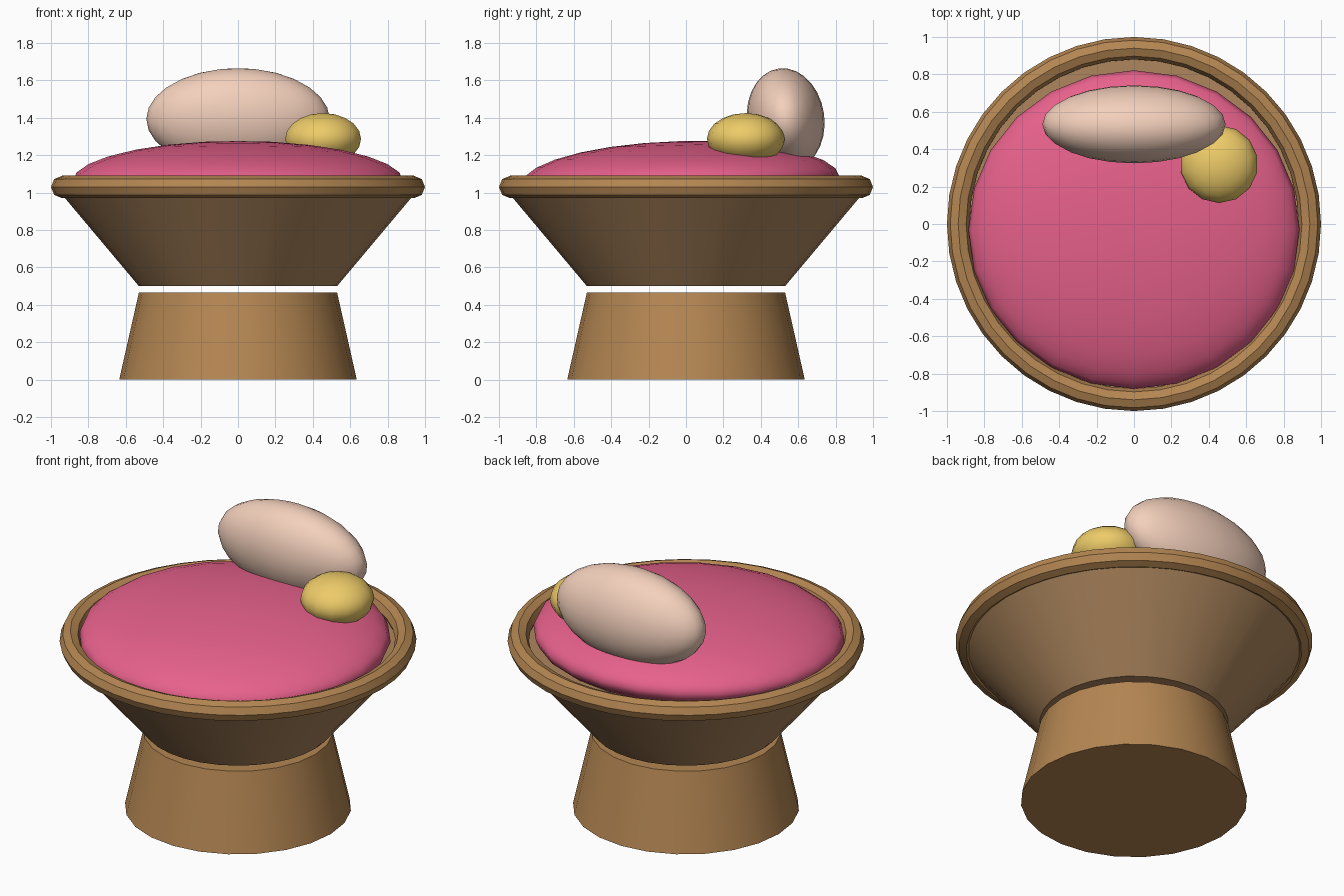
import bpy
from math import radians

if "Cube" in bpy.data.objects:
    bpy.data.objects.remove(bpy.data.objects["Cube"])


def finish(obj, name, color):
    obj.name = name
    mat = bpy.data.materials.new(name + "_color")
    mat.diffuse_color = (*color, 1)
    mat.use_nodes = True
    mat.node_tree.nodes["Principled BSDF"].inputs["Base Color"].default_value = mat.diffuse_color
    obj.data.materials.append(mat)
    bpy.ops.object.shade_smooth_by_angle(angle=radians(35))
    return obj


def frustum(name, r_low, r_high, z_low, z_high, color, sides=24):
    bpy.ops.mesh.primitive_cone_add(vertices=sides, radius1=r_low, radius2=r_high,
                                    depth=z_high - z_low,
                                    location=(0, 0, (z_low + z_high) / 2))
    return finish(bpy.context.object, name, color)


def cushion(name, loc, size, tilt, color, segments, rings):
    bpy.ops.mesh.primitive_uv_sphere_add(segments=segments, ring_count=rings, radius=1,
                                         location=loc, rotation=(radians(tilt), 0, 0))
    obj = bpy.context.object
    obj.scale = size
    return finish(obj, name, color)


RATTAN = (0.46, 0.24, 0.085)
WEAVE = (0.42, 0.24, 0.11)

# Pedestal and woven bowl, with a small gap between them
frustum("pedestal", 0.635, 0.53, 0.0, 0.465, RATTAN)
frustum("bowl", 0.53, 0.95, 0.5, 1.0, WEAVE, 32)

# Rounded rim
bpy.ops.mesh.primitive_torus_add(major_radius=0.94, minor_radius=0.06,
                                 major_segments=40, minor_segments=8,
                                 location=(0, 0, 1.03))
finish(bpy.context.object, "rim", RATTAN)

# Seat cushion, back pillow and small round pillow
cushion("seat_cushion", (0, -0.03, 1.06), (0.885, 0.852, 0.215), 1.5,
        (0.80, 0.12, 0.26), 24, 14)
cushion("back_pillow", (0, 0.533, 1.393), (0.49, 0.207, 0.273), 8,
        (0.90, 0.63, 0.50), 24, 14)
cushion("small_pillow", (0.455, 0.32, 1.287), (0.208, 0.208, 0.138), 0,
        (0.85, 0.60, 0.14), 14, 10)
